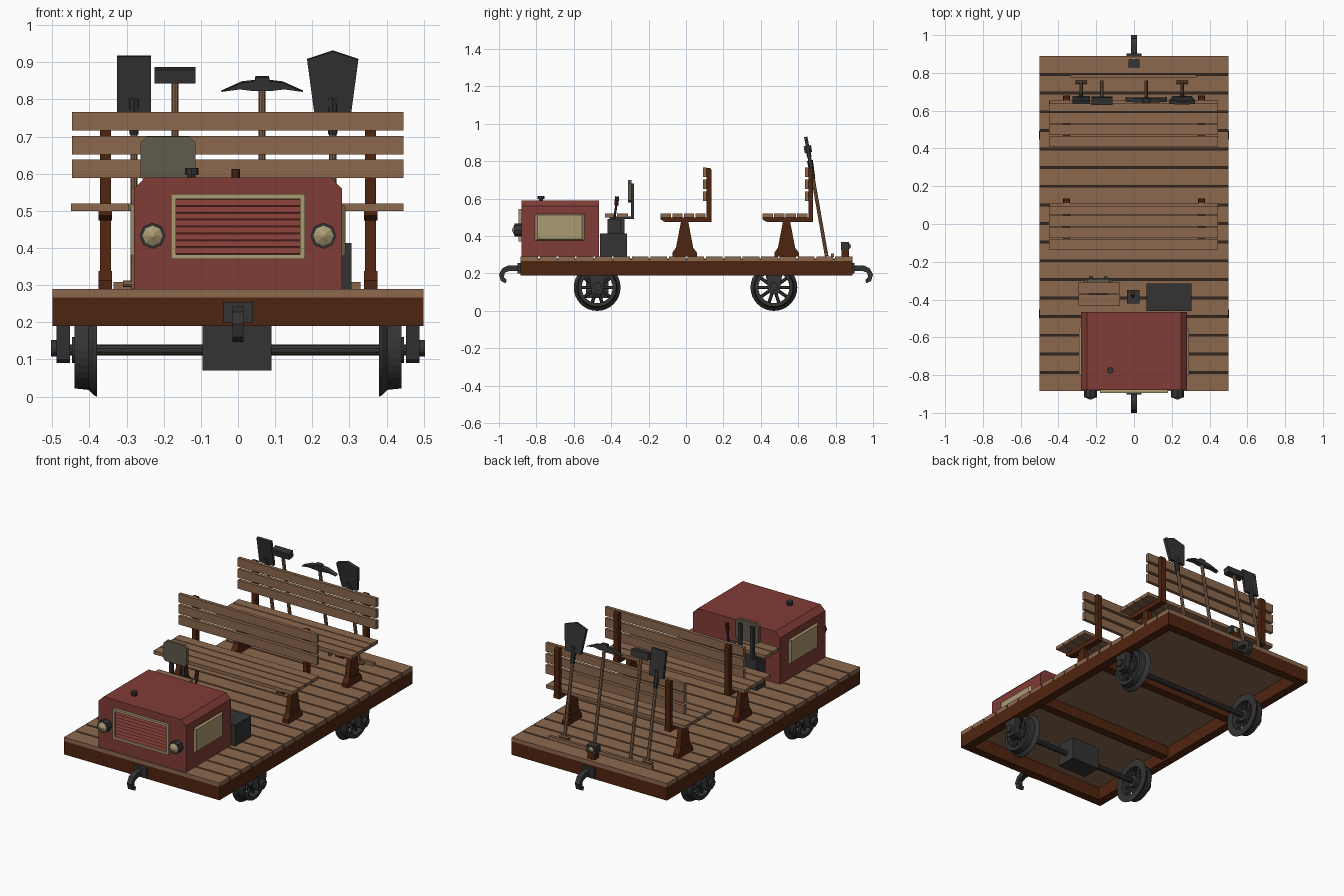
import bpy, bmesh, math
from mathutils import Vector

cube = bpy.data.objects.get("Cube")
if cube:
    bpy.data.objects.remove(cube, do_unlink=True)


def material(name, r, g, b):
    m = bpy.data.materials.new(name)
    m.use_nodes = True
    m.diffuse_color = (r, g, b, 1)
    m.node_tree.nodes["Principled BSDF"].inputs["Base Color"].default_value = (r, g, b, 1)
    return m


WOOD = material("plank_wood", .26, .138, .076)
BROWN = material("dark_timber", .078, .018, .005)
SHADE = material("gap_shadow", .035, .022, .015)
RED = material("hood_red", .22, .045, .037)
DEEP = material("grille_shadow", .06, .012, .01)
IRON = material("dark_iron", .034, .034, .035)
CREAM = material("cream_trim", .41, .325, .17)
OLIVE = material("seat_pad_olive", .115, .103, .07)


def finish(name, bm, mat):
    bmesh.ops.recalc_face_normals(bm, faces=bm.faces)
    mesh = bpy.data.meshes.new(name)
    bm.to_mesh(mesh)
    bm.free()
    mesh.materials.append(mat)
    ob = bpy.data.objects.new(name, mesh)
    bpy.context.collection.objects.link(ob)
    return ob


def prism(name, pts, axis, a, b, mat, shrink=1):
    """Extrude an outline along an axis; the far end may be scaled."""
    bm = bmesh.new()
    mid = [sum(p[i] for p in pts) / len(pts) for i in (0, 1)]
    rings = []
    for d, s in ((a, 1), (b, shrink)):
        ring = []
        for p in pts:
            co = [mid[i] + (p[i] - mid[i]) * s for i in (0, 1)]
            co.insert("xyz".index(axis), d)
            ring.append(bm.verts.new(co))
        rings.append(ring)
        bm.faces.new(ring)
    for i in range(len(pts)):
        j = (i + 1) % len(pts)
        bm.faces.new((rings[0][i], rings[0][j], rings[1][j], rings[1][i]))
    return finish(name, bm, mat)


def rect(a0, a1, b0, b1):
    return [(a0, b0), (a1, b0), (a1, b1), (a0, b1)]


def box(name, x0, x1, y0, y1, z0, z1, mat):
    return prism(name, rect(x0, x1, y0, y1), "z", z0, z1, mat)


def rod(name, p, q, r, mat, sides=10, r2=None):
    p, q = Vector(p), Vector(q)
    bm = bmesh.new()
    bmesh.ops.create_cone(bm, cap_ends=True, segments=sides, radius1=r,
                          radius2=r if r2 is None else r2, depth=(q - p).length)
    turn = (q - p).to_track_quat("Z", "Y").to_matrix()
    for v in bm.verts:
        v.co = turn @ v.co + (p + q) / 2
    return finish(name, bm, mat)


def lathe_x(name, profile, y, z, mat, steps=32):
    bm = bmesh.new()
    vs = [bm.verts.new((x, y + r, z)) for x, r in profile]
    es = [bm.edges.new((vs[i - 1], vs[i])) for i in range(len(vs))]
    bmesh.ops.spin(bm, geom=vs + es, cent=(0, y, z), axis=(1, 0, 0),
                   angle=math.tau, steps=steps)
    bmesh.ops.remove_doubles(bm, verts=bm.verts, dist=1e-4)
    return finish(name, bm, mat)


# Deck planks over a solid floor
Y0, Y1, COUNT = -.885, .89, 18
step = (Y1 - Y0) / COUNT
box("floor_underside", -.495, .495, Y0 + .005, Y1 - .005, .265, .272, WOOD)
box("plank_gaps", -.497, .497, Y0 + .005, Y1 - .005, .272, .279, SHADE)
for i in range(COUNT):
    y = Y0 + i * step
    box("deck_plank", -.5, .5, y + (.005 if i else 0), y + step - (.005 if i < COUNT - 1 else 0),
        .267, .29, WOOD)

# Timber frame
for s in (-1, 1):
    box("side_beam", s * .45, s * .5, Y0, Y1, .19, .267, BROWN)
    end = Y0 if s < 0 else Y1
    box("end_beam", -.45, .45, end - s * .05, end, .19, .267, BROWN)
    box("cross_beam", -.45, .45, s * .27 - .025, s * .27 + .025, .205, .267, BROWN)

# Couplings
hook = [(.885, .243), (.95, .243), (.982, .228), (1, .195), (.99, .16), (.965, .147),
        (.958, .165), (.973, .18), (.97, .203), (.945, .213), (.885, .213)]
for s in (-1, 1):
    box("coupling_plate", -.04, .04, s * .885, s * .902, .2, .255, IRON)
    prism("coupling_hook", [(s * y, z) for y, z in hook], "x", -.015, .015, IRON)

# Wheels and axles
R = .125
for y in (-.475, .47):
    rod("axle", (-.5, y, R), (.5, y, R), .015, IRON)
    for s in (-1, 1):
        rim = [(.38, .125), (.387, .122), (.402, .107), (.44, .103), (.44, .083), (.38, .083)]
        lathe_x("wheel_rim", [(s * x, r) for x, r in rim], y, R, IRON)
        rod("wheel_hub", (s * .385, y, R), (s * .447, y, R), .035, IRON, 16)
        for k in range(10):
            a = math.tau * k / 10
            c, d = math.cos(a), math.sin(a)
            rod("wheel_spoke", (s * .412, y + .03 * c, R + .03 * d),
                (s * .412, y + .088 * c, R + .088 * d), .009, IRON, 6)
        guard = [(y - .045, .2), (y - .03, .1), (y - .02, .09),
                 (y + .02, .09), (y + .03, .1), (y + .045, .2)]
        prism("axle_box", guard, "x", s * .452, s * .488, IRON)
        rod("axle_cap", (s * .488, y, R + .005), (s * .503, y, R + .005), .022, IRON, 12)
box("gearbox", -.095, .09, -.535, -.415, .07, .2, IRON)

# Engine hood
prism("engine_hood", [(-.28, .29), (.28, .29), (.28, .56), (.25, .59), (-.25, .59), (-.28, .56)],
      "y", -.88, -.465, RED)
for s in (-1, 1):
    prism("hood_side_panel", rect(-.81, -.54, .375, .52), "x", s * .278, s * .29, CREAM, .88)
    rod("headlight_ring", (s * .23, -.875, .433), (s * .23, -.918, .433), .035, IRON, 8)
    rod("headlight_lens", (s * .23, -.917, .433), (s * .23, -.93, .433), .029, CREAM, 8, .004)
    box("grille_frame_side", s * .167, s * .18, -.895, -.875, .37, .545, CREAM)
for z in (.37, .532):
    box("grille_frame_bar", -.18, .18, -.895, -.875, z, z + .013, CREAM)
box("grille_back", -.168, .168, -.883, -.876, .38, .535, DEEP)
for i in range(8):
    z = .385 + i * .0185
    prism("grille_slat", [(-.881, z), (-.891, z), (-.884, z + .0145), (-.881, z + .0145)],
          "x", -.167, .167, RED)
rod("filler_neck", (-.125, -.775, .585), (-.125, -.775, .6), .011, IRON)
rod("filler_cap", (-.125, -.775, .597), (-.125, -.775, .615), .018, IRON, 8)

# Driver controls and seat
box("battery_box", .065, .305, -.46, -.315, .29, .413, IRON)
box("control_pillar", -.038, .028, -.42, -.35, .29, .49, IRON)
rod("control_lever", (-.006, -.385, .48), (-.006, -.372, .57), .006, IRON)
rod("lever_grip", (-.006, -.373, .565), (-.006, -.368, .612), .011, BROWN, 8)
box("driver_pedestal", -.225, -.145, -.41, -.33, .29, .5, IRON)
for i in range(2):
    y = -.432 + i * .064
    box("driver_seat_slat", -.295, -.075, y, y + .058, .5, .52, WOOD)
pad = [(-.262, .59), (-.25, .58), (-.127, .58), (-.115, .59), (-.115, .685),
       (-.132, .7), (-.245, .7), (-.262, .685)]
prism("driver_backrest", pad, "y", -.31, -.292, OLIVE)
for x in (-.228, -.15):
    box("driver_back_post", x - .01, x + .01, -.293, -.278, .5, .68, IRON)
    box("driver_post_bracket", x - .01, x + .01, -.4, -.278, .492, .505, IRON)


# Passenger benches
def bench(y):
    for i in range(4):
        a = y - .135 + i * .0615
        box("bench_seat_slat", -.45, .445, a, a + .056, .5, .52, WOOD)
    for z in (.588, .652, .716):
        box("bench_back_slat", -.447, .445, y + .09, y + .11, z, z + .05, WOOD)
    for s in (-1, 1):
        def side(name, pts, half):
            prism(name, [(y + p, z) for p, z in pts], "x", s * .357 - half, s * .357 + half, BROWN)
        side("bench_arm", [(-.135, .5), (-.135, .488), (-.11, .474), (.135, .474), (.135, .5)], .018)
        side("bench_post", [(.109, .48), (.135, .48), (.135, .755), (.128, .765), (.109, .765)], .015)
        side("bench_leg", [(-.055, .33), (.04, .33), (.012, .476), (-.027, .476)], .015)
        side("bench_foot", [(-.073, .29), (.058, .29), (.058, .312), (.038, .338),
                            (-.053, .338), (-.073, .312)], .018)


bench(0)
bench(.545)

# Tools leaning on the rear bench; built upright, then tilted
LEAN = .173


def lean(x, *parts):
    for ob in parts:
        ob.location = (x, .752, .292)
        ob.rotation_euler = (LEAN, 0, 0)


def handle(length):
    return rod("tool_handle", (0, 0, 0), (0, 0, length), .0095, WOOD, 8)


def grip():
    return rod("tool_grip", (-.03, 0, .012), (.03, 0, .012), .009, WOOD, 8)


def socket():
    return rod("shovel_socket", (0, 0, .42), (0, 0, .52), .012, IRON, 8, .016)


lean(-.28, handle(.46), grip(), socket(),
     prism("spade_blade", rect(-.046, .046, .482, .634), "y", -.008, .008, IRON))
lean(.255, handle(.46), grip(), socket(),
     prism("shovel_blade", [(-.05, .482), (.05, .482), (.069, .625), (0, .648), (-.069, .625)],
           "y", -.009, .009, IRON))
lean(-.17, handle(.58), box("hammer_head", -.055, .055, -.02, .02, .562, .6, IRON))
pick = [(-.11, .538), (-.055, .563), (-.02, .567), (-.018, .578), (.018, .578), (.02, .567),
        (.055, .563), (.11, .538), (.06, .545), (.02, .54), (-.02, .54), (-.06, .545)]
pick = pick[:3] + pick[3:5] + pick[5:]
lean(.065, handle(.56), prism("pick_head", pick, "y", -.012, .012, IRON))
box("tool_rail", -.335, .33, .776, .792, .288, .308, WOOD)

# Rear lamp
box("lamp_base", -.022, .022, .832, .872, .288, .33, BROWN)
box("lamp_body", -.03, .03, .828, .872, .325, .367, IRON)
rod("lamp_lens", (0, .87, .346), (0, .882, .346), .018, CREAM, 8, .006)
